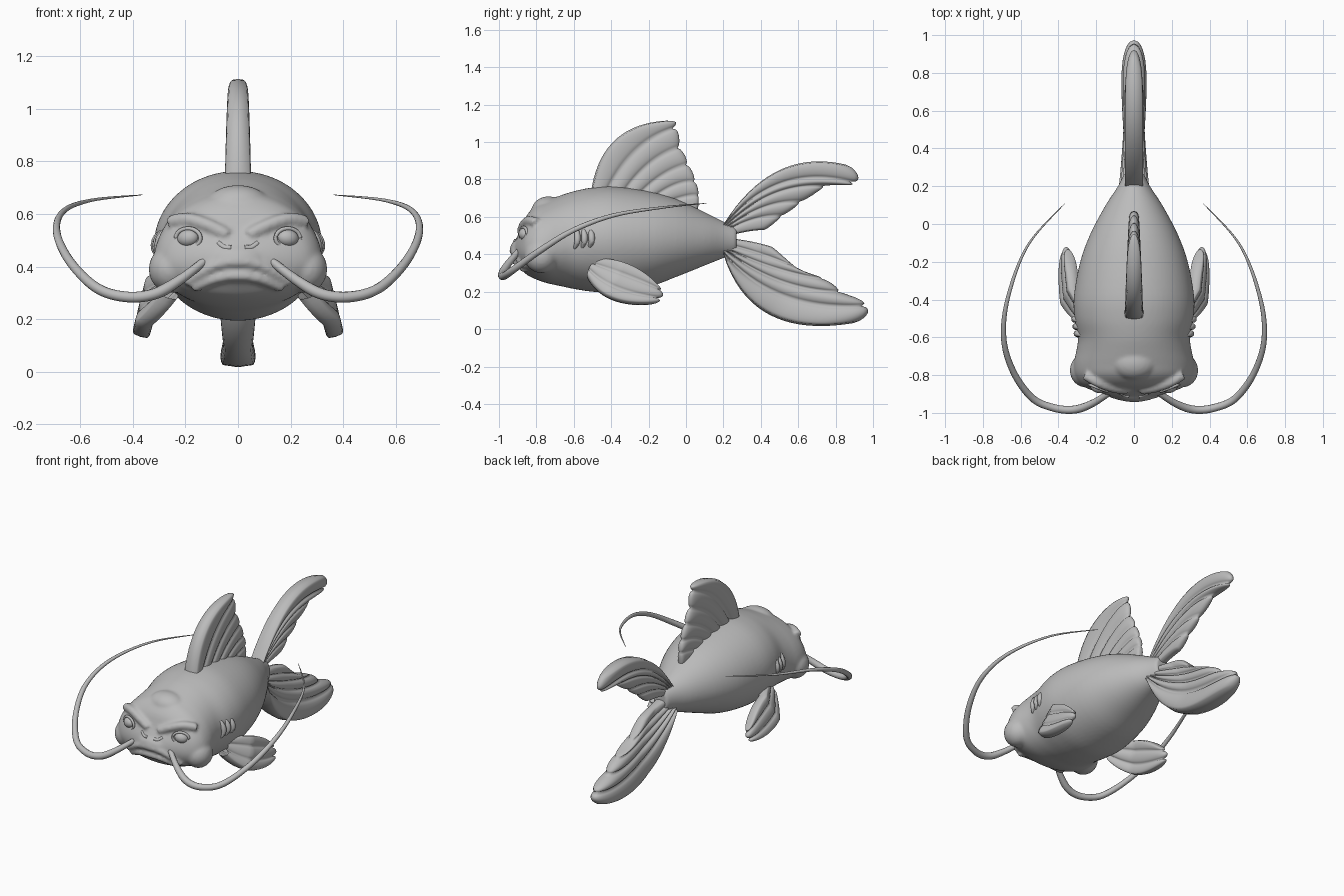
import bpy, bmesh, math
from mathutils import Vector

if "Cube" in bpy.data.objects:
    bpy.data.objects.remove(bpy.data.objects["Cube"])

grey = bpy.data.materials.new("clay grey")
grey.diffuse_color = (0.5, 0.5, 0.5, 1)
grey.use_nodes = True
grey.node_tree.nodes["Principled BSDF"].inputs["Base Color"].default_value = grey.diffuse_color


def finish(obj):
    obj.data.materials.clear()
    obj.data.materials.append(grey)
    for p in obj.data.polygons:
        p.use_smooth = True
    return obj


def mesh_object(name, verts, faces):
    me = bpy.data.meshes.new(name)
    me.from_pydata(verts, [], faces)
    bm = bmesh.new()
    bm.from_mesh(me)
    bmesh.ops.remove_doubles(bm, verts=bm.verts, dist=0.0004)
    bmesh.ops.recalc_face_normals(bm, faces=bm.faces)
    bm.to_mesh(me)
    bm.free()
    obj = bpy.data.objects.new(name, me)
    bpy.context.collection.objects.link(obj)
    return finish(obj)


def spline(pts, t):
    """Smooth interpolation through a list of tuples, t in 0..len-1."""
    i = min(int(t), len(pts) - 2)
    f = t - i
    a, b, c, d = (pts[max(0, min(len(pts) - 1, k))] for k in (i - 1, i, i + 1, i + 2))
    return [0.5 * (2 * q + (r - p) * f + (2 * p - 5 * q + 4 * r - s) * f * f
                   + (3 * q - p - 3 * r + s) * f ** 3) for p, q, r, s in zip(a, b, c, d)]


def loft(name, rings):
    n = len(rings[0])
    verts = [v for r in rings for v in r]
    faces = [(i * n + j, i * n + (j + 1) % n, (i + 1) * n + (j + 1) % n, (i + 1) * n + j)
             for i in range(len(rings) - 1) for j in range(n)]
    faces += [tuple(range(n)), tuple(range(len(verts) - n, len(verts)))]
    return mesh_object(name, verts, faces)


def tube(name, pts, radius, steps=6, sides=12):
    """Swept round tube; radius is a function of 0..1 along the path."""
    total = (len(pts) - 1) * steps
    path = [Vector(spline(pts, k / steps)) for k in range(total + 1)]
    rings = []
    for k, p in enumerate(path):
        d = (path[min(k + 1, total)] - path[max(k - 1, 0)]).normalized()
        u = d.cross(Vector((0.3, 0.2, 1))).normalized()
        w = d.cross(u)
        r = max(radius(k / total), 0.001)
        rings.append([p + r * (math.cos(a) * u + math.sin(a) * w)
                      for a in (2 * math.pi * j / sides for j in range(sides))])
    return loft(name, rings)


def ball(name, loc, size, rot=(0, 0, 0)):
    bpy.ops.mesh.primitive_uv_sphere_add(segments=32, ring_count=20, location=loc, rotation=rot)
    obj = bpy.context.object
    obj.name = name
    obj.scale = size
    return finish(obj)


def fin(name, rays, thick, place, bulge=0.06, per=8, steps=24):
    """Scalloped fin: rays are the valleys (root, middle, tip) between puffy ribs."""
    flat = [tuple(c for p in ray for c in p) for ray in rays]
    n = len(rays) - 1
    cols = n * per
    verts, faces = [], []
    for side in (1, -1):
        for i in range(cols + 1):
            u = i / per
            r = spline(flat, u)
            puff = math.sqrt(abs(math.sin(math.pi * u)))
            edge = 0 if i in (0, cols) else 1
            for j in range(steps + 1):
                v = 1 - (1 - j / steps) ** 1.5
                t = v * (1 + bulge * (puff - 0.3))
                w = [(1 - t) * (1 - 2 * t), 4 * t * (1 - t), t * (2 * t - 1)]
                y, z = (sum(w[k] * r[2 * k + c] for k in range(3)) for c in (0, 1))
                h = thick(u / n, v) * (0.55 + 0.45 * puff) * edge
                h *= math.sqrt(max(0, 1 - v ** 10))
                verts.append(place(y, z, v, side * h))
    m = steps + 1
    for s in (0, (cols + 1) * m):
        faces += [(s + i * m + j, s + i * m + j + 1, s + (i + 1) * m + j + 1, s + (i + 1) * m + j)
                  for i in range(cols) for j in range(steps)]
    return mesh_object(name, verts, faces)


# Body: stations of y, half width, widest height, top, bottom
stations = [(-.925, .05, .42, .45, .385), (-.905, .14, .42, .49, .35), (-.88, .225, .42, .535, .32),
            (-.85, .28, .42, .61, .29), (-.80, .315, .415, .665, .265), (-.74, .32, .42, .69, .245),
            (-.67, .305, .44, .715, .23), (-.6, .297, .46, .737, .215), (-.5, .315, .48, .757, .20),
            (-.38, .318, .48, .763, .195), (-.2, .285, .48, .737, .225), (-.05, .23, .48, .695, .28),
            (.1, .15, .48, .625, .34), (.2, .085, .48, .575, .38), (.27, .05, .475, .545, .405)]
rings = []
for k in range((len(stations) - 1) * 4 + 1):
    y, w, zc, top, bot = spline(stations, k / 4)
    rings.append([(w * math.cos(a), y, zc + math.sin(a) * (top - zc if math.sin(a) > 0 else zc - bot))
                  for a in (math.pi * j / 32 for j in range(64))])
parts = [loft("body", rings)]

# Face masses: forehead, snout, cheeks, brows, eyelids, lips
parts.append(ball("forehead", (0, -.735, .635), (.12, .09, .075)))
parts.append(ball("snout", (0, -.87, .43), (.12, .07, .06)))
for s in (1, -1):
    parts.append(ball("cheek", (s * .255, -.775, .39), (.085, .09, .09)))
    parts.append(tube("brow", [(s * .04, -.88, .52), (s * .11, -.868, .555), (s * .19, -.84, .58),
                               (s * .26, -.80, .57)], lambda t: .026))
    parts.append(tube("lip", [(0, -.922, .42), (s * .07, -.915, .41), (s * .14, -.895, .375),
                              (s * .2, -.865, .335)], lambda t: .024 - .01 * t))
parts.append(tube("jaw", [(-.17, -.86, .32), (-.08, -.90, .355), (0, -.912, .365),
                          (.08, -.90, .355), (.17, -.86, .32)], lambda t: .022))
bpy.ops.object.select_all(action='DESELECT')
for p in parts:
    p.select_set(True)
bpy.context.view_layer.objects.active = parts[0]
bpy.ops.object.join()
body = parts[0]
remesh = body.modifiers.new("fuse", 'REMESH')
remesh.mode, remesh.voxel_size, remesh.use_smooth_shade = 'VOXEL', 0.01, True
soft = body.modifiers.new("soften", 'SMOOTH')
soft.factor, soft.iterations = 0.5, 5

# Eyes, nostrils, gills, barbels
barbel = [(.11, -.88, .435), (.22, -.95, .35), (.32, -.983, .295), (.43, -.972, .285), (.54, -.92, .32),
          (.64, -.78, .42), (.69, -.6, .53), (.665, -.38, .61), (.56, -.11, .652), (.365, .11, .673)]
for s, tag in ((1, "right"), (-1, "left")):
    ball("eye_" + tag, (s * .19, -.862, .508), (.042, .032, .033), (0, s * .15, s * .35))
    lid = [(s * (.19 + .047 * math.cos(a)), -.868 + .018 * math.cos(a), .508 + .037 * math.sin(a))
           for a in (2 * math.pi * k / 12 for k in range(13))]
    tube("eyelid_" + tag, lid, lambda t: .008, 3, 8)
    tube("nostril_" + tag, [(s * .025, -.912, .472), (s * .05, -.905, .472), (s * .075, -.892, .49)],
         lambda t: .011, 6, 8)
    for g in range(3):
        y = -.6 + g * .038
        tube("gill_" + tag, [(s * .277, y + .01, .545), (s * (.295 + g * .006), y + .018, .51),
                             (s * (.302 + g * .006), y + .018, .465), (s * .285, y, .425)],
             lambda t: .004 + .014 * math.sin(math.pi * t), 6, 8)
    tube("barbel_" + tag, [(s * x, y, z) for x, y, z in barbel],
         lambda t: .021 * min(1, .65 + 2 * t) * (1 - t ** 2.5) + .001, 8)

# Fins: dorsal, tail lobes, pectorals
flat_place = lambda y, z, v, h: (h, y, z)
fin("dorsal_fin", [((-.51, .72), (-.38, 1.01), (-.09, 1.115)), ((-.43, .72), (-.27, .95), (-.065, 1.075)),
                   ((-.34, .72), (-.2, .88), (-.04, .97)), ((-.26, .71), (-.13, .82), (.005, .88)),
                   ((-.18, .70), (-.06, .77), (.045, .79)), ((-.1, .68), (0, .71), (.065, .715)),
                   ((0, .64), (.03, .645), (.06, .63))],
    lambda u, v: (.052 - .022 * u) * (1 - .3 * v), flat_place)
fin("upper_tail", [((.2, .56), (.50, .85), (.87, .875)), ((.2, .55), (.51, .78), (.89, .785)),
                   ((.2, .54), (.46, .72), (.74, .765)), ((.2, .53), (.41, .65), (.61, .68)),
                   ((.2, .52), (.37, .59), (.51, .605)), ((.2, .49), (.32, .52), (.42, .53))],
    lambda u, v: .05 - .022 * u, flat_place, .05)
fin("lower_tail", [((.2, .40), (.45, .075), (.91, .035)), ((.2, .41), (.52, .18), (.95, .125)),
                   ((.2, .43), (.50, .26), (.82, .20)), ((.2, .44), (.47, .33), (.73, .27)),
                   ((.2, .46), (.41, .40), (.59, .33)), ((.2, .49), (.34, .47), (.46, .44))],
    lambda u, v: (.085 - .05 * u) * (.7 + .3 * abs(2 * v - 1)), flat_place, .04)
for s, tag in ((1, "right"), (-1, "left")):
    fin("pectoral_fin_" + tag,
        [((-.48, .37), (-.32, .35), (-.17, .255)), ((-.50, .345), (-.33, .285), (-.14, .21)),
         ((-.52, .315), (-.37, .215), (-.15, .165)), ((-.53, .28), (-.40, .16), (-.18, .135))],
        lambda u, v: .033,
        lambda y, z, v, h: (s * (.27 + .07 * min(1, 2.5 * v) + (.26 - z) * .25 + h), y, z + h * .3))
